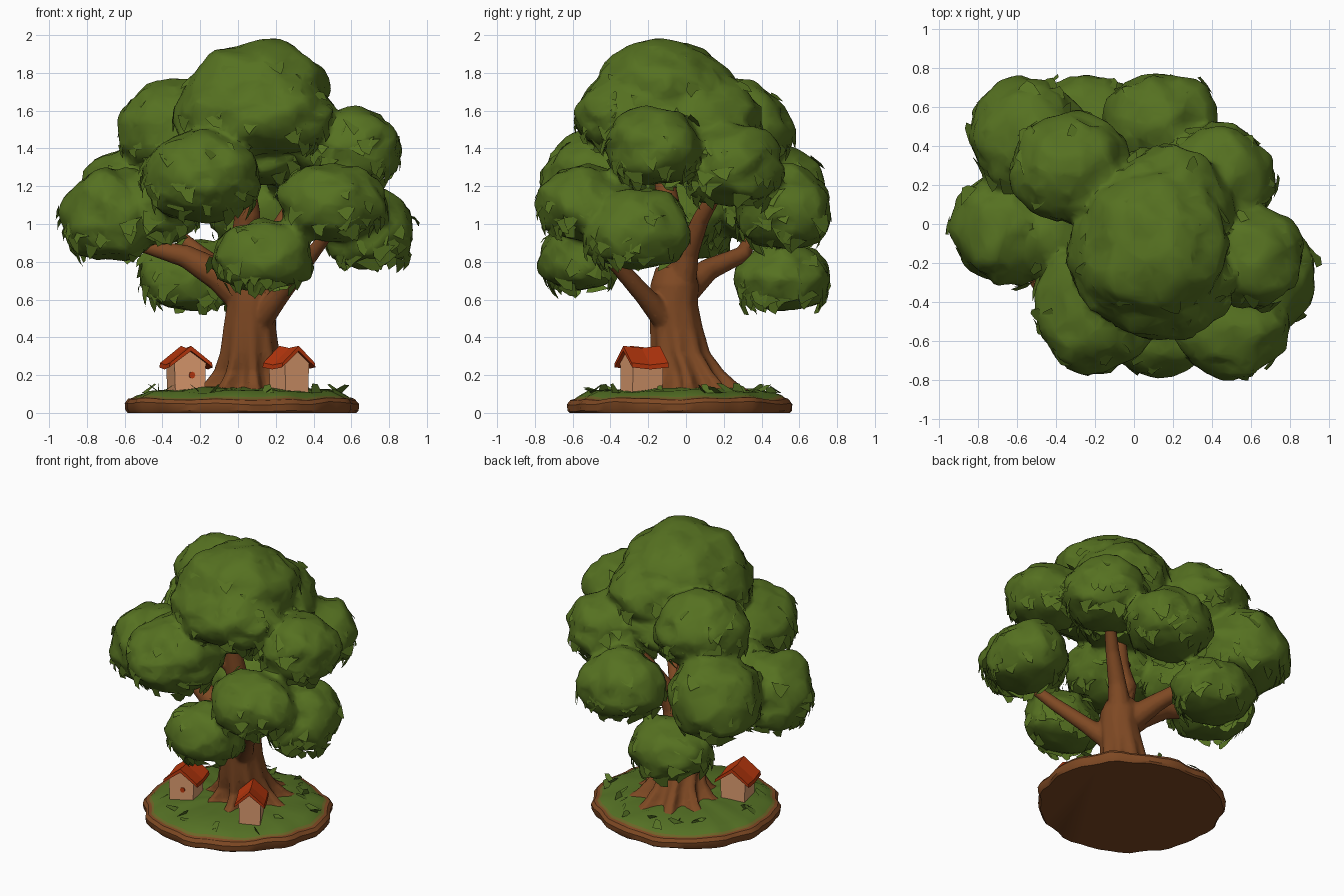
import bpy, bmesh, math, random
from mathutils import Vector, Matrix, noise

if "Cube" in bpy.data.objects:
    bpy.data.objects.remove(bpy.data.objects["Cube"])

random.seed(7)

def material(name, rgb):
    m = bpy.data.materials.new(name)
    m.diffuse_color = (*rgb, 1)
    m.use_nodes = True
    m.node_tree.nodes["Principled BSDF"].inputs["Base Color"].default_value = m.diffuse_color
    return m

LEAF = material("leaf green", (0.092, 0.165, 0.015))
GRASS = material("grass green", (0.090, 0.165, 0.018))
OLIVE = material("dry grass", (0.15, 0.13, 0.02))
BARK = material("bark brown", (0.21, 0.066, 0.017))
WALL = material("plaster", (0.72, 0.33, 0.16))
ROOF = material("roof red", (0.48, 0.038, 0.004))

def smooth(ob, angle):
    bpy.ops.object.select_all(action='DESELECT')
    ob.select_set(True)
    bpy.context.view_layer.objects.active = ob
    bpy.ops.object.shade_smooth_by_angle(angle=math.radians(angle))

def finish(name, bm, mats, angle=40, normals=True):
    if normals:
        bmesh.ops.recalc_face_normals(bm, faces=bm.faces)
    me = bpy.data.meshes.new(name)
    bm.to_mesh(me)
    bm.free()
    for m in mats:
        me.materials.append(m)
    ob = bpy.data.objects.new(name, me)
    bpy.context.collection.objects.link(ob)
    if angle:
        smooth(ob, angle)
    return ob

def fuse(ob, voxel, ratio, angle):
    """Merge overlapping solids into one faceted skin."""
    rm = ob.modifiers.new("fuse", 'REMESH')
    rm.mode, rm.voxel_size = 'VOXEL', voxel
    dc = ob.modifiers.new("facet", 'DECIMATE')
    dc.ratio = ratio
    dg = bpy.context.evaluated_depsgraph_get()
    me = bpy.data.meshes.new_from_object(ob.evaluated_get(dg))
    ob.modifiers.clear()
    mat = ob.data.materials[0]
    ob.data = me
    me.materials.clear()
    me.materials.append(mat)
    smooth(ob, angle)

def loft(bm, rings, mat_of_band=lambda i: 0):
    """Skin closed rings of points and cap both ends."""
    vs = [[bm.verts.new(p) for p in r] for r in rings]
    n = len(vs[0])
    for i in range(len(vs) - 1):
        for j in range(n):
            k = (j + 1) % n
            f = bm.faces.new((vs[i][j], vs[i][k], vs[i + 1][k], vs[i + 1][j]))
            f.material_index = mat_of_band(i)
    bm.faces.new(vs[0][::-1]).material_index = mat_of_band(0)
    bm.faces.new(vs[-1]).material_index = mat_of_band(len(vs) - 2)

def tube(bm, pts, radii, sides=12):
    pts = [Vector(p) for p in pts]
    rings = []
    for i, p in enumerate(pts):
        d = pts[min(i + 1, len(pts) - 1)] - pts[max(i - 1, 0)]
        q = d.to_track_quat('Z', 'Y')
        rings.append([p + q @ Vector((radii[i] * math.cos(a), radii[i] * math.sin(a), 0))
                      for a in (2 * math.pi * j / sides for j in range(sides))])
    loft(bm, rings)

# Ground: chunky brown rim, dry edge and a domed grass top
def outline(a):
    return 1 + 0.015 * math.sin(3 * a + 1) + 0.012 * math.sin(11 * a) + 0.012 * math.sin(17 * a + 2)

bm = bmesh.new()
profile = [(0.60, 0), (0.612, 0.015), (0.615, 0.05), (0.597, 0.072), (0.575, 0.075),
           (0.56, 0.085), (0.50, 0.112), (0.30, 0.128), (0.10, 0.135)]
rings = []
for r, z in profile:
    ring = []
    for j in range(56):
        a = 2 * math.pi * j / 56
        lift = 0.016 * noise.noise(Vector((3 * math.cos(a), 3 * math.sin(a), 9 * r))) if z > 0.01 else 0
        ring.append((0.012 + r * outline(a) * math.cos(a), -0.025 + 0.96 * r * outline(a) * math.sin(a), z + lift))
    rings.append(ring)
loft(bm, rings, lambda i: 0 if i < 4 else 2 if i == 4 else 1)
finish("ground", bm, [BARK, GRASS, OLIVE], 35)

# Scattered leaf tufts around the rim
bm = bmesh.new()
for i in range(26):
    a, r = random.uniform(0, 6.283), random.uniform(0.42, 0.57)
    p = Vector((0.012 + r * math.cos(a), -0.025 + 0.95 * r * math.sin(a), 0.105))
    side = Vector((random.uniform(-1, 1), random.uniform(-1, 1), 0)).normalized() * 0.035
    tip = Vector((random.uniform(-.07, .07), random.uniform(-.07, .07), random.uniform(0.02, 0.05)))
    v = [bm.verts.new(q) for q in (p - side, p + side, p + tip + side * 0.6, p + tip * 1.1 - side * 0.3)]
    bm.faces.new(v)
finish("grass_tufts", bm, [GRASS], 0, False)

# Trunk: lobed rings flaring into roots, fused with its branches
bm = bmesh.new()
stations = [(0.06, 0.04, 0.10, 0.28, 0.26), (0.06, 0.03, 0.15, 0.22, 0.22), (0.06, 0.01, 0.22, 0.178, 0.14),
            (0.06, -0.03, 0.32, 0.152, 0.07), (0.06, -0.05, 0.45, 0.138, 0.03), (0.07, -0.065, 0.58, 0.128, 0.02),
            (0.07, -0.06, 0.68, 0.128, 0.0), (0.06, -0.06, 0.77, 0.10, 0.0)]
rings = []
for x, y, z, r, lobe in stations:
    rings.append([(x + r * k * math.cos(a), y + r * k * math.sin(a), z)
                  for a, k in ((2 * math.pi * j / 36, 1 + lobe * math.cos(9 * 2 * math.pi * j / 36 + 0.6))
                               for j in range(36))])
loft(bm, rings)
branches = [
    ([(0.05, -0.05, 0.60), (-0.10, -0.05, 0.73), (-0.28, -0.03, 0.83), (-0.52, 0, 0.89)], [.10, .085, .06, .035]),  # left
    ([(0.09, -0.08, 0.46), (0.22, -0.22, 0.62), (0.36, -0.38, 0.80), (0.5, -0.52, 0.98)], [.075, .052, .042, .03]),  # front right
    ([(0.06, -0.06, 0.66), (0.03, -0.05, 0.9), (0.05, -0.09, 1.05), (0.03, -0.12, 1.28)], [.11, .075, .07, .05]),  # middle
    ([(0.08, -0.04, 0.62), (0.15, 0.01, 0.85), (0.25, 0.08, 1.03), (0.36, 0.18, 1.2)], [.09, .06, .045, .035]),  # back right
    ([(0.04, -0.04, 0.62), (-0.10, 0.12, 0.76), (-0.20, 0.30, 0.84), (-0.36, 0.38, 0.98)], [.09, .06, .045, .03]),  # back left
    ([(0.03, -0.1, 1.06), (-0.05, -0.14, 1.13), (-0.10, -0.18, 1.17)], [.04, .03, .02]),  # broken stub
]
for pts, radii in branches:
    tube(bm, pts, radii)
fuse(finish("trunk_and_branches", bm, [BARK], 0), 0.012, 0.35, 45)

# Leaf masses: lumpy domes fused into one canopy, with ragged leaf clumps around their lower edges
masses = [
    ((0.10, -0.12, 1.70), (0.37, 0.38, 0.265)),   # crown top
    ((0.15, -0.28, 1.57), (0.36, 0.31, 0.24)),    # crown front
    ((-0.06, -0.16, 1.58), (0.27, 0.34, 0.24)),   # crown left
    ((0.16, 0.08, 1.55), (0.35, 0.31, 0.26)),     # crown back
    ((0.08, 0.05, 1.37), (0.34, 0.33, 0.19)),     # crown core
    ((-0.33, 0.28, 1.49), (0.32, 0.28, 0.27)),    # upper left
    ((0.60, -0.17, 1.40), (0.27, 0.26, 0.22)),    # upper right
    ((0.42, 0.24, 1.30), (0.29, 0.27, 0.24)),     # back right
    ((-0.19, -0.43, 1.24), (0.31, 0.33, 0.26)),   # front middle
    ((0.50, -0.53, 1.10), (0.29, 0.25, 0.22)),    # front right
    ((0.69, -0.26, 0.96), (0.25, 0.28, 0.23)),    # lower right
    ((0.13, -0.56, 0.82), (0.27, 0.22, 0.20)),    # front low
    ((-0.67, -0.02, 1.03), (0.27, 0.28, 0.27)),   # left
    ((-0.43, -0.05, 1.08), (0.22, 0.27, 0.22)),   # left inner
    ((-0.54, 0.44, 1.13), (0.31, 0.31, 0.28)),    # back left
    ((0.14, 0.52, 1.07), (0.29, 0.26, 0.24)),     # back
    ((-0.24, 0.51, 0.71), (0.28, 0.25, 0.20)),    # back low
]

def lump(n, seed):
    return 1 + 0.13 * noise.noise(n * 1.7 + seed) + 0.08 * noise.noise(n * 4 + seed) + 0.05 * noise.noise(n * 9 + seed)

def covered(p, own):
    """True where a point lies inside another leaf mass."""
    return any(i != own and sum(((p[a] - c[a]) / r[a]) ** 2 for a in range(3)) < 0.95
               for i, (c, r) in enumerate(masses))

canopy, clumps = bmesh.new(), bmesh.new()
for own, (c, r) in enumerate(masses):
    c, r = Vector(c), Vector(r)
    seed = c * 9
    scale = lambda p: c + Vector((p.x * r.x, p.y * r.y, p.z * r.z))
    for v in bmesh.ops.create_icosphere(canopy, subdivisions=4, radius=1)['verts']:
        n = v.co.copy()
        p = n * lump(n, seed)
        if p.z < -0.55:
            p.z = -0.55 + (p.z + 0.55) * 0.65
        v.co = scale(p)
    for i in range(46):
        t = random.uniform(0, 6.283)
        h = random.uniform(-0.7, 0.0) if i < 36 else random.uniform(0, 0.8)
        s = math.sqrt(1 - h * h)
        n = Vector((s * math.cos(t), s * math.sin(t), h))
        root = scale(n * lump(n, seed) * 0.97)
        side = Vector((-math.sin(t), math.cos(t), random.uniform(-.6, .6))).normalized()
        down = n.cross(side).normalized()
        if down.z > 0:
            down = -down
        w, l = random.uniform(0.04, 0.07), random.uniform(0.04, 0.075)
        tip = root + down * l + n * random.uniform(0.005, 0.02) + side * random.uniform(-.04, .04)
        if covered(root, own) or covered(tip, own):
            continue
        q = [root - side * w, tip - side * w * 0.5, tip + side * w * 0.1 + down * 0.025,
             tip + side * w * 0.5 - down * 0.02, root + side * w]
        f = clumps.faces.new([clumps.verts.new(p) for p in q])
        f.normal_update()
        if f.normal.dot(n) < 0:
            f.normal_flip()
fuse(finish("canopy", canopy, [LEAF], 0), 0.02, 0.2, 40)
finish("leaf_clumps", clumps, [LEAF], 0, False)

# Houses: gabled walls, folded roof slab, round window plate
def house(name, x, y, turn, wide, window):
    M = Matrix.Translation((x, y, 0)) @ Matrix.Rotation(turn, 4, 'Z') @ Matrix.Diagonal((wide, 1, 1, 1))
    gable = [(-0.085, 0.11), (0.085, 0.11), (0.09, 0.265), (0, 0.325), (-0.09, 0.265)]
    bm = bmesh.new()
    loft(bm, [[M @ Vector((u, d, z)) for u, z in gable] for d in (-0.09, 0.09)])
    finish(name + "_walls", bm, [WALL], 0)
    slab = [(-0.125, 0.238), (0, 0.325), (0.125, 0.238), (0.12, 0.262), (0, 0.352), (-0.12, 0.262)]
    bm = bmesh.new()
    loft(bm, [[M @ Vector((u, d, z + s)) for u, z in slab]
              for d, s in ((-0.11, 0.003), (0, -0.008), (0.11, 0.003))])
    finish(name + "_roof", bm, [ROOF], 0)
    if window:
        bm = bmesh.new()
        loft(bm, [[M @ Vector((0.01 + 0.018 * math.cos(a), d, 0.2 + 0.018 * math.sin(a)))
                   for a in (math.pi * j / 4 for j in range(8))] for d in (-0.096, -0.088)])
        finish(name + "_window", bm, [ROOF], 0)

house("left_house", -0.275, -0.19, math.radians(14), 0.95, True)
house("right_house", 0.27, -0.235, math.radians(28), 0.8, False)
